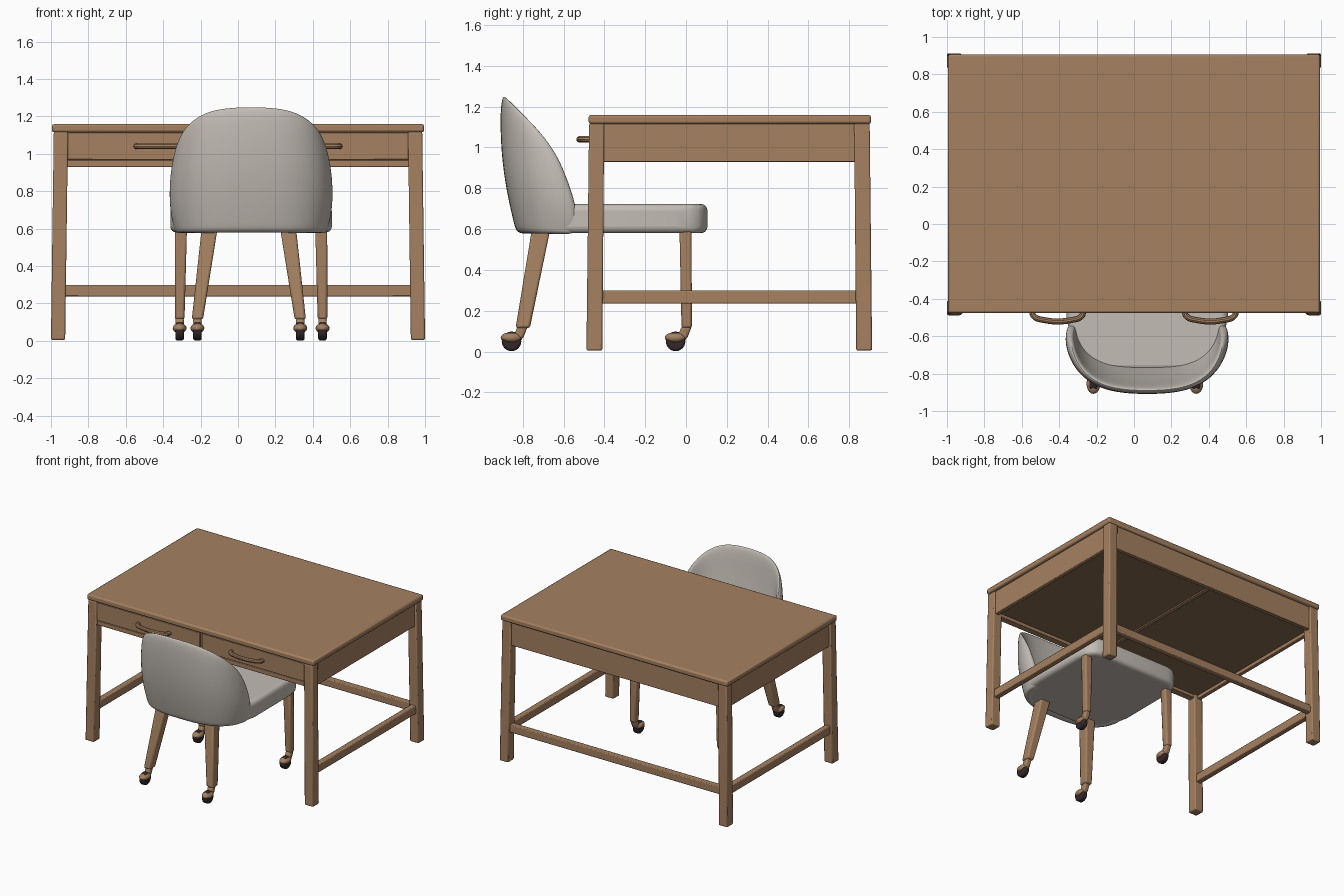
import bpy, bmesh, math
from mathutils import Matrix, Vector

if "Cube" in bpy.data.objects:
    bpy.data.objects.remove(bpy.data.objects["Cube"])


def material(name, rgb):
    m = bpy.data.materials.new(name)
    m.use_nodes = True
    m.diffuse_color = (*rgb, 1)
    m.node_tree.nodes["Principled BSDF"].inputs["Base Color"].default_value = (*rgb, 1)
    return m


WOOD = material("oak_wood", (0.375, 0.218, 0.118))
DARK = material("dark_wood", (0.24, 0.145, 0.082))
FABRIC = material("grey_fabric", (0.545, 0.505, 0.46))
RUBBER = material("dark_rubber", (0.032, 0.02, 0.021))


def finish(name, bm, mats, bevel=0, segments=2, subsurf=0):
    bmesh.ops.recalc_face_normals(bm, faces=bm.faces)
    me = bpy.data.meshes.new(name)
    bm.to_mesh(me)
    bm.free()
    ob = bpy.data.objects.new(name, me)
    bpy.context.collection.objects.link(ob)
    for m in mats:
        me.materials.append(m)
    if bevel:
        mod = ob.modifiers.new("bevel", "BEVEL")
        mod.width, mod.segments = bevel, segments
    if subsurf:
        mod = ob.modifiers.new("subsurf", "SUBSURF")
        mod.levels = mod.render_levels = subsurf
    select(ob)
    bpy.ops.object.shade_smooth_by_angle(angle=math.radians(40))


def select(ob):
    bpy.ops.object.select_all(action="DESELECT")
    ob.select_set(True)
    bpy.context.view_layer.objects.active = ob


def post(name, bottom, top, size_bottom, size_top, bevel=0.006, mat=WOOD):
    """Four-sided bar between two level ends, free to lean and taper."""
    bm = bmesh.new()
    rings = []
    for c, s in ((bottom, size_bottom), (top, size_top)):
        rings.append([bm.verts.new((c[0] + i * s[0] / 2, c[1] + j * s[1] / 2, c[2]))
                      for i, j in ((-1, -1), (1, -1), (1, 1), (-1, 1))])
    a, b = rings
    bm.faces.new(a)
    bm.faces.new(b)
    for k in range(4):
        bm.faces.new((a[k], a[k - 1], b[k - 1], b[k]))
    finish(name, bm, [mat], bevel)


def box(name, x, y, z, bevel=0.004, mat=WOOD):
    cx, cy = sum(x) / 2, sum(y) / 2
    size = (x[1] - x[0], y[1] - y[0])
    post(name, (cx, cy, z[0]), (cx, cy, z[1]), size, size, bevel, mat)


# Desk top and frame
box("desk_top", (-0.995, 0.995), (-0.477, 0.907), (1.115, 1.16), 0.012)
for side, s in (("left", 1), ("right", -1)):
    post(f"desk_front_leg_{side}", (s * 0.962, -0.449, 0.005), (s * 0.947, -0.438, 1.118),
         (0.076, 0.078), (0.076, 0.074), 0.008)
    post(f"desk_back_leg_{side}", (s * 0.962, 0.873, 0.005), (s * 0.947, 0.862, 1.118),
         (0.076, 0.078), (0.076, 0.076), 0.008)
    box(f"side_apron_{side}", sorted((s * 0.94, s * 0.972)), (-0.41, 0.83), (0.93, 1.118))
    box(f"side_stretcher_{side}", sorted((s * 0.933, s * 0.978)), (-0.42, 0.85), (0.235, 0.30), 0.006)
box("back_apron", (-0.92, 0.92), (0.855, 0.887), (0.93, 1.118))
box("back_stretcher", (-0.93, 0.93), (0.845, 0.89), (0.238, 0.30), 0.006)
box("front_rail", (-0.92, 0.92), (-0.462, -0.41), (0.93, 0.966))
box("front_backing", (-0.92, 0.92), (-0.455, -0.42), (0.96, 1.118), 0)
box("under_panel", (-0.945, 0.945), (-0.42, 0.865), (0.955, 0.965), 0, DARK)
box("under_divider", (-0.015, 0.015), (-0.42, 0.865), (0.945, 0.957), 0.002)

# Drawers and bowed handles
for side, s in (("left", 1), ("right", -1)):
    box(f"drawer_front_{side}", sorted((s * 0.008, s * 0.912)), (-0.467, -0.435), (0.969, 1.111))
    cu = bpy.data.curves.new(f"handle_{side}", "CURVE")
    cu.dimensions, cu.bevel_depth, cu.bevel_resolution = "3D", 0.016, 3
    cu.use_fill_caps = True
    sp = cu.splines.new("BEZIER")
    path = [(-0.135, -0.46), (-0.13, -0.49), (-0.07, -0.514),
            (0.07, -0.514), (0.13, -0.49), (0.135, -0.46)]
    sp.bezier_points.add(len(path) - 1)
    sp.resolution_u = 6
    for p, (x, y) in zip(sp.bezier_points, path):
        p.co = (s * 0.408 + x, y, 1.04)
        p.handle_left_type = p.handle_right_type = "AUTO"
    cu.materials.append(WOOD)
    handle = bpy.data.objects.new(f"handle_{side}", cu)
    bpy.context.collection.objects.link(handle)
    select(handle)
    bpy.ops.object.convert(target="MESH")
    bpy.ops.object.shade_smooth_by_angle()

CX = 0.07  # chair centre line

# Seat cushion: half outline mirrored, then extruded
half = [(0.30, 0.105), (0.37, 0.09), (0.415, 0.04), (0.43, -0.05), (0.432, -0.5),
        (0.405, -0.62), (0.34, -0.73), (0.22, -0.785)]
outline = half + [(-x, y) for x, y in reversed(half)]
bm = bmesh.new()
base = bm.faces.new([bm.verts.new((CX + x, y, 0.58)) for x, y in outline])
ext = bmesh.ops.extrude_face_region(bm, geom=[base])["geom"]
bmesh.ops.translate(bm, vec=(0, 0, 0.143), verts=[v for v in ext if isinstance(v, bmesh.types.BMVert)])
finish("seat_cushion", bm, [FABRIC], 0.032, 4)

# Curved backrest: columns from bottom edge (x, y) to rim (x, y, z)
columns = [((0, -0.83), (0, -0.908, 1.266)),
           ((0.12, -0.827), (0.13, -0.902, 1.262)),
           ((0.215, -0.812), (0.245, -0.878, 1.24)),
           ((0.30, -0.775), (0.345, -0.815, 1.178)),
           ((0.36, -0.72), (0.40, -0.725, 1.09)),
           ((0.39, -0.66), (0.422, -0.64, 0.98)),
           ((0.402, -0.60), (0.428, -0.59, 0.87)),
           ((0.404, -0.525), (0.42, -0.54, 0.725))]
cols = [((-b[0], b[1]), (-r[0], r[1], r[2])) for b, r in reversed(columns[1:])] + columns
bm = bmesh.new()
rings = []
for i, (b, r) in enumerate(cols):
    p, q = cols[max(i - 1, 0)][0], cols[min(i + 1, len(cols) - 1)][0]
    normal = Vector((q[1] - p[1], p[0] - q[0], 0)).normalized()
    if normal.dot(Vector((b[0], b[1] + 0.55, 0))) < 0:
        normal.negate()
    low, high = Vector((*b, 0.575)), Vector(r)
    thick = 0.055 + 0.045 * (high.z - 0.72) / 0.54

    def at(v, depth):
        bulge = 0.033 * math.sin(math.pi * v) * min(1, (high.z - 0.6) / 0.4)
        return bm.verts.new(low.lerp(high, v) + normal * (bulge - depth))

    outer = [at(v, 0) for v in (0, 0.06, 0.25, 0.5, 0.75, 0.93)]
    rim = [at(1, 0.015)]
    inner = [at(v, 0.03 + (thick - 0.03) * (1 - v ** 2)) for v in (0.93, 0.75, 0.5, 0.25, 0)]
    rings.append(outer + rim + inner)
for a, b in zip(rings, rings[1:]):
    for k in range(len(a)):
        bm.faces.new((a[k - 1], a[k], b[k], b[k - 1]))
bm.faces.new(rings[0])
bm.faces.new(rings[-1])
bmesh.ops.translate(bm, vec=(CX, 0, 0), verts=bm.verts)
finish("backrest", bm, [FABRIC], subsurf=2)


# Chair legs with castors: leg, neck, rounded hood and rubber wheel
def chair_leg(name, foot, top, size_foot, size_top):
    post(name, (*foot, 0.115), (*top, 0.60), size_foot, size_top, 0.012)
    x, y = foot
    wheel_y = y - 0.055
    post(f"{name}_neck", (x, wheel_y + 0.03, 0.06), (x, y, 0.125), (0.042, 0.05), (0.046, 0.05), 0.012)

    bm = bmesh.new()
    bmesh.ops.create_uvsphere(bm, u_segments=20, v_segments=12, radius=1)
    bmesh.ops.scale(bm, vec=(0.037, 0.053, 0.027), verts=bm.verts)
    bmesh.ops.translate(bm, vec=(x, wheel_y, 0.068), verts=bm.verts)
    finish(f"{name}_castor_hood", bm, [WOOD])

    bm = bmesh.new()
    bmesh.ops.create_cone(bm, cap_ends=True, segments=24, radius1=0.048, radius2=0.048, depth=0.046,
                          matrix=Matrix.Translation((x, wheel_y, 0.05)) @ Matrix.Rotation(math.pi / 2, 4, "Y"))
    finish(f"{name}_castor_wheel", bm, [RUBBER], 0.012, 3)


for side, s in (("left", 1), ("right", -1)):
    chair_leg(f"chair_front_leg_{side}", (CX + s * 0.382, 0.004), (CX + s * 0.375, -0.003),
              (0.052, 0.052), (0.064, 0.058))
    chair_leg(f"chair_back_leg_{side}", (CX - 0.012 + s * 0.275, -0.80), (CX - 0.012 + s * 0.21, -0.71),
              (0.06, 0.07), (0.085, 0.09))
